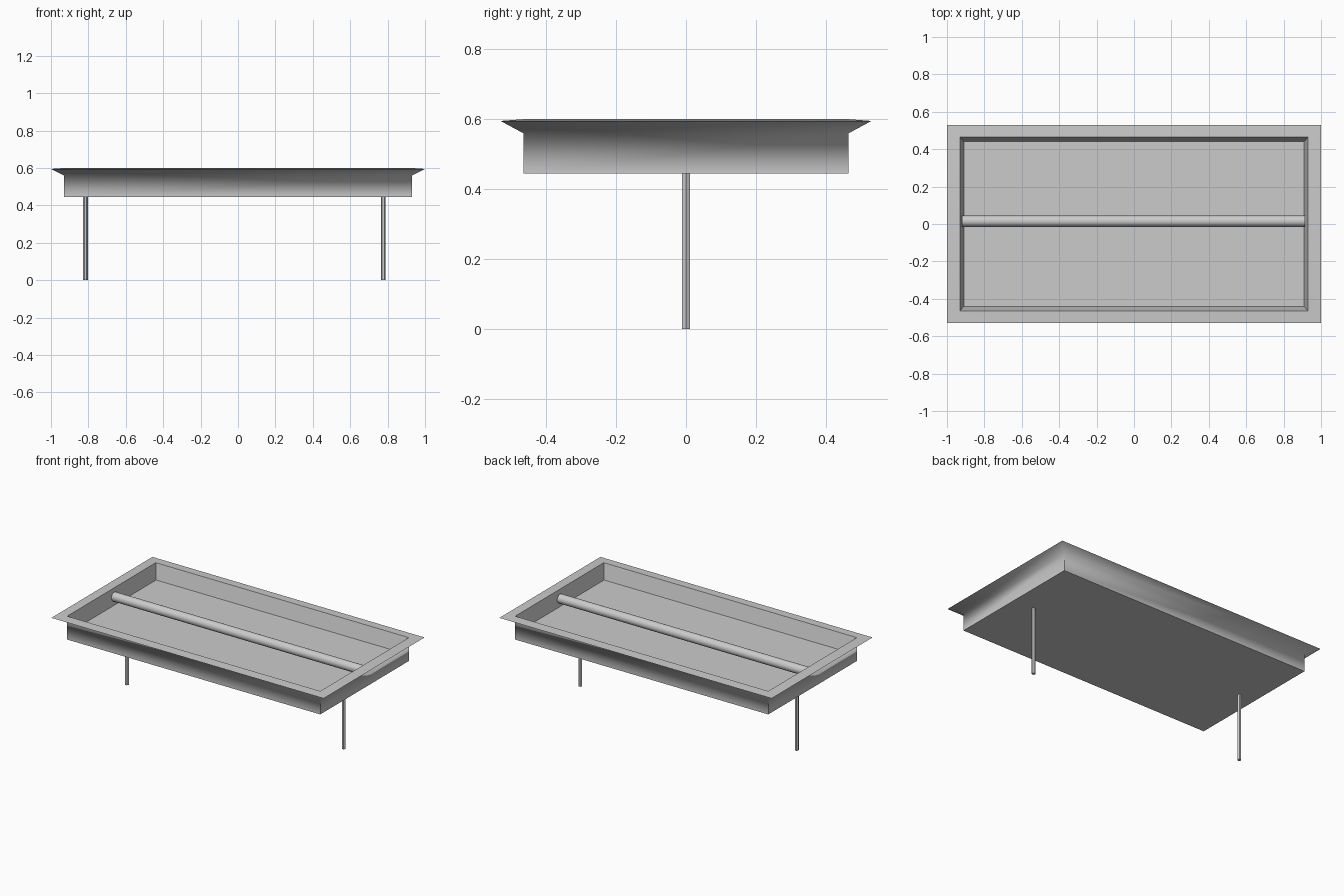
import bpy
import bmesh
import math

cube = bpy.data.objects.get("Cube")
if cube:
    bpy.data.objects.remove(cube, do_unlink=True)

# Single painted metal colour
grey = bpy.data.materials.new("light_grey")
grey.use_nodes = True
colour = (0.6, 0.6, 0.6, 1)
grey.diffuse_color = colour
grey.node_tree.nodes["Principled BSDF"].inputs["Base Color"].default_value = colour


def finish(obj, name, angle):
    obj.name = name
    obj.data.materials.clear()
    obj.data.materials.append(grey)
    bpy.ops.object.select_all(action="DESELECT")
    obj.select_set(True)
    bpy.context.view_layer.objects.active = obj
    bpy.ops.object.shade_smooth_by_angle(angle=math.radians(angle))


def tray(name, rings):
    """Loft rectangular rings (half width, half depth, height), capped at both ends."""
    bm = bmesh.new()
    loops = []
    for w, d, z in rings:
        corners = ((-w, -d), (w, -d), (w, d), (-w, d))
        loops.append([bm.verts.new((x, y, z)) for x, y in corners])
    for low, high in zip(loops, loops[1:]):
        for i in range(4):
            j = (i + 1) % 4
            bm.faces.new((low[i], low[j], high[j], high[i]))
    bm.faces.new(loops[0][::-1])
    bm.faces.new(loops[-1])
    bmesh.ops.recalc_face_normals(bm, faces=bm.faces[:])
    mesh = bpy.data.meshes.new(name)
    bm.to_mesh(mesh)
    bm.free()
    obj = bpy.data.objects.new(name, mesh)
    bpy.context.collection.objects.link(obj)
    finish(obj, name, 70)


def rod(name, radius, length, centre, sides, rotation, angle):
    bpy.ops.mesh.primitive_cylinder_add(
        vertices=sides, radius=radius, depth=length, location=centre, rotation=rotation)
    finish(bpy.context.object, name, angle)


# Shallow housing: outer wall, flared rim, sloping inner wall and floor
tray("housing", [
    (0.93, 0.465, 0.445),
    (0.93, 0.465, 0.56),
    (1.0, 0.53, 0.595),
    (0.93, 0.465, 0.6),
    (0.91, 0.44, 0.5),
])

# Long tube lying inside the housing
rod("tube", 0.03, 1.835, (-0.002, 0.015, 0.55), 32, (0, math.pi / 2, 0), 40)

# Thin six-sided rods below
for side, x in (("right", -0.815), ("left", 0.777)):
    rod(side + "_rod", 0.0125, 0.445, (x, 0, 0.2225), 6, (0, 0, math.pi / 2), 30)
